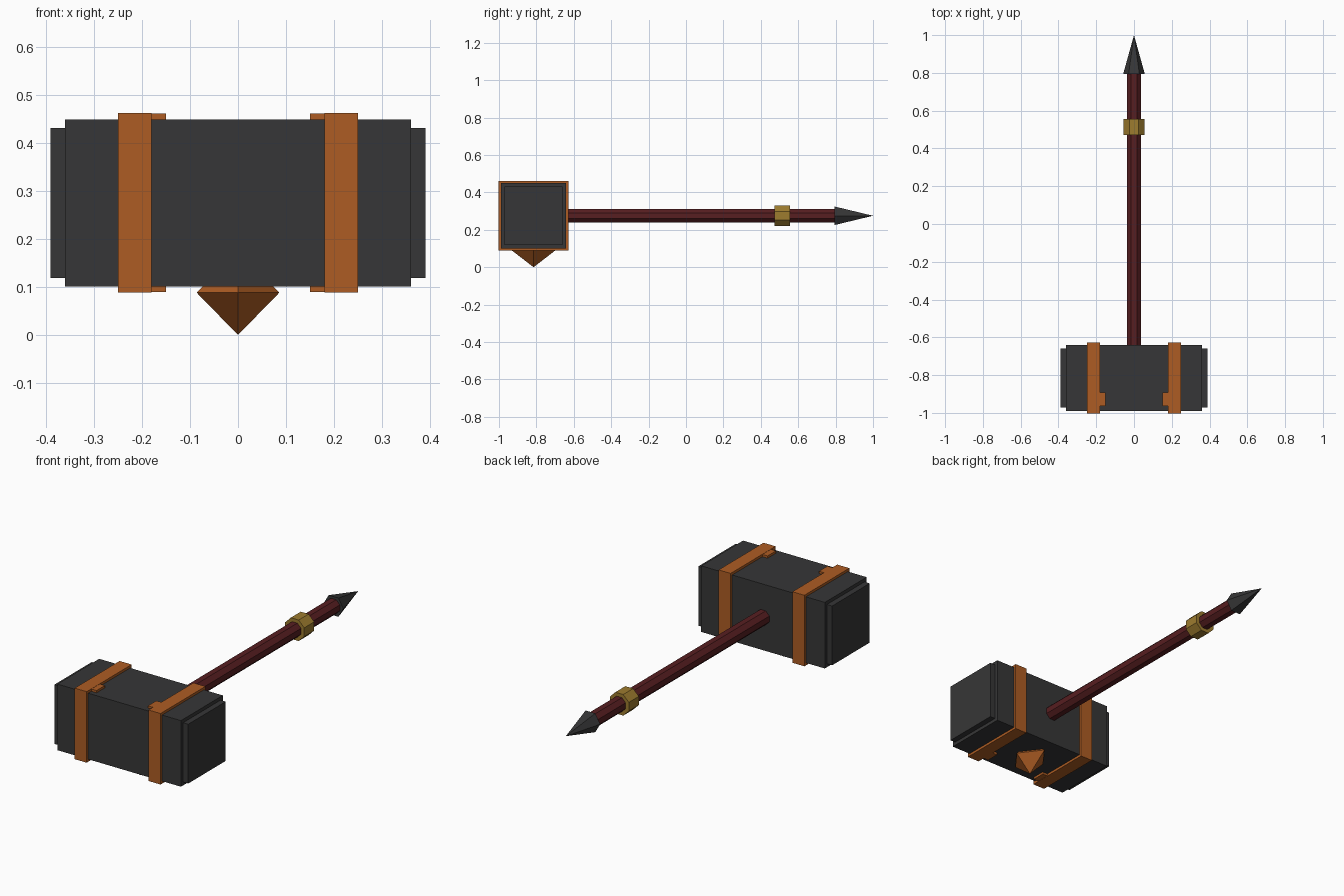
import bpy, bmesh, math
from mathutils import Matrix, Vector

if "Cube" in bpy.data.objects:
    bpy.data.objects.remove(bpy.data.objects["Cube"])

HEAD_Y, AXIS_Z = -0.815, 0.275


def material(name, rgb):
    m = bpy.data.materials.new(name)
    m.diffuse_color = (*rgb, 1.0)
    m.use_nodes = True
    m.node_tree.nodes["Principled BSDF"].inputs["Base Color"].default_value = m.diffuse_color
    return m


iron = material("dark iron", (0.037, 0.037, 0.038))
copper = material("copper", (0.42, 0.108, 0.017))
wood = material("red wood", (0.095, 0.013, 0.015))
brass = material("brass", (0.34, 0.20, 0.028))


def finish(name, bm, mat):
    bmesh.ops.recalc_face_normals(bm, faces=bm.faces)
    mesh = bpy.data.meshes.new(name)
    bm.to_mesh(mesh)
    bm.free()
    mesh.materials.append(mat)
    obj = bpy.data.objects.new(name, mesh)
    bpy.context.collection.objects.link(obj)
    return obj


def box(name, lo, hi, mat):
    lo, hi = Vector(lo), Vector(hi)
    bm = bmesh.new()
    bmesh.ops.create_cube(bm, size=1, matrix=Matrix.Translation((lo + hi) / 2)
                          @ Matrix.Diagonal((*(hi - lo), 1)))
    return finish(name, bm, mat)


def block(name, x0, x1, half, mat):
    """Square block centred on the handle axis."""
    return box(name, (x0, HEAD_Y - half, AXIS_Z - half),
               (x1, HEAD_Y + half, AXIS_Z + half), mat)


def rod(name, y0, y1, r0, r1, sides, turn, mat):
    """Prism or cone running along y, first corner at angle turn."""
    bm = bmesh.new()

    def corner(i, r, y):
        a = turn + math.tau * i / sides
        return bm.verts.new((r * math.cos(a), y, AXIS_Z + r * math.sin(a)))

    start = [corner(i, r0, y0) for i in range(sides)]
    bm.faces.new(start)
    if r1 > 0:
        end = [corner(i, r1, y1) for i in range(sides)]
        bm.faces.new(end)
    else:
        tip = bm.verts.new((0, y1, AXIS_Z))
    for i in range(sides):
        j = (i + 1) % sides
        if r1 > 0:
            bm.faces.new((start[i], start[j], end[j], end[i]))
        else:
            bm.faces.new((start[i], start[j], tip))
    return finish(name, bm, mat)


# Hammer head with stepped striking faces
block("head", -0.36, 0.36, 0.174, iron)
for side, s in (("left", -1), ("right", 1)):
    def span(a, b):
        return sorted((s * a, s * b))

    block(side + "_striking_face", *span(0.34, 0.39), 0.156, iron)
    # Strap around the head, with a small tab on its inner side
    block(side + "_strap", *span(0.18, 0.25), 0.187, copper)
    x0, x1 = span(0.15, 0.195)
    box(side + "_strap_tab", (x0, -0.963, AXIS_Z - 0.186),
        (x1, -0.893, AXIS_Z + 0.186), copper)

# Diamond-shaped stud under the head
bm = bmesh.new()
ring = [bm.verts.new(p) for p in ((0.086, HEAD_Y, 0.088), (0, HEAD_Y + 0.114, 0.088),
                                  (-0.086, HEAD_Y, 0.088), (0, HEAD_Y - 0.114, 0.088))]
for z in (0.0, 0.176):
    tip = bm.verts.new((0, HEAD_Y, z))
    for i in range(4):
        bm.faces.new((ring[i], ring[(i + 1) % 4], tip))
finish("stud", bm, copper)

# Handle, collar and pointed end
rod("handle", -0.70, 0.80, 0.04, 0.04, 8, math.pi / 8, wood)
rod("collar", 0.472, 0.555, 0.06, 0.06, 8, math.pi / 8, brass)
rod("handle_spike", 0.795, 1.0, 0.057, 0.0, 6, 0, iron)
